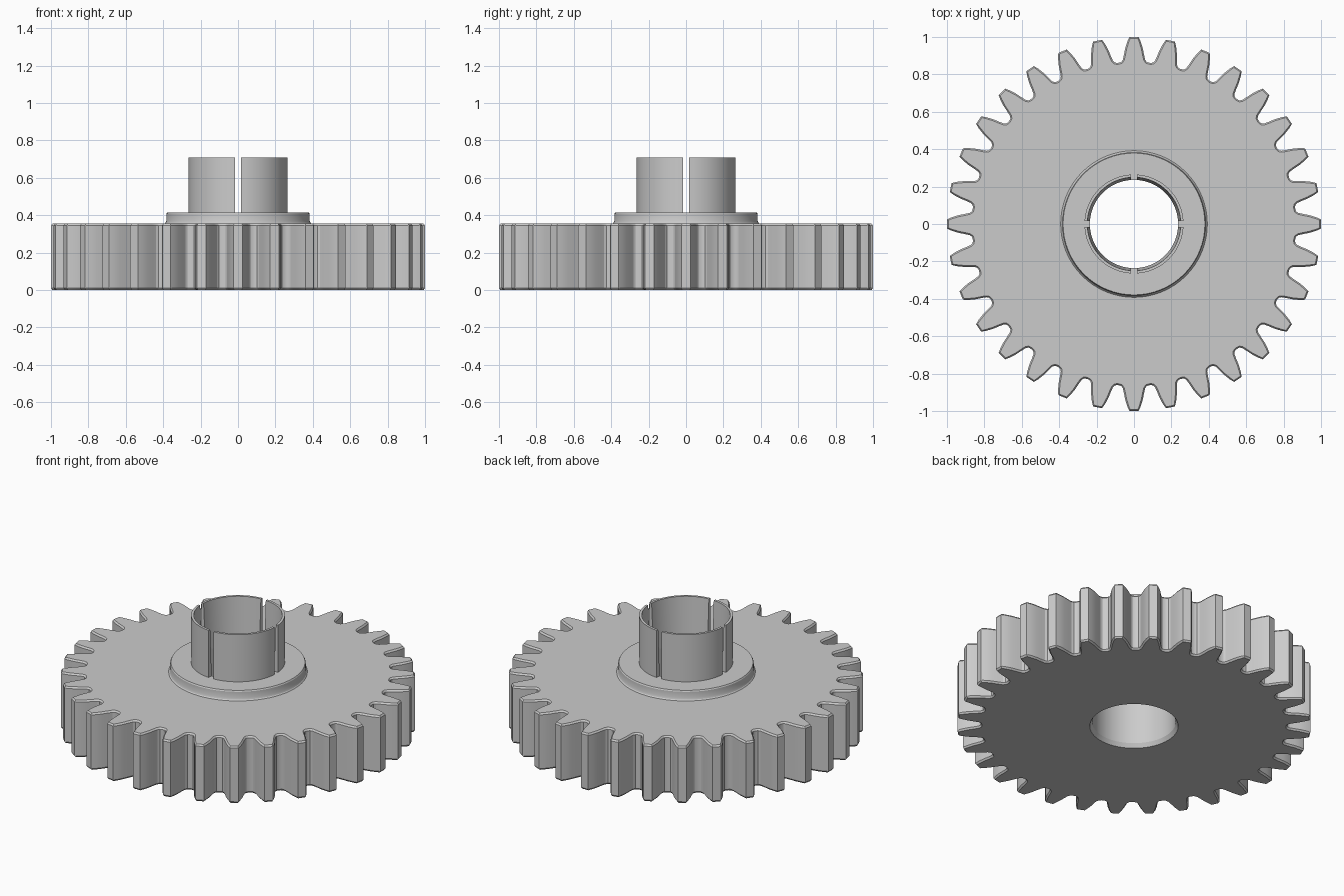
import bpy, bmesh, math

if "Cube" in bpy.data.objects:
    bpy.data.objects.remove(bpy.data.objects["Cube"])

TEETH, TOP, BORE = 32, 0.355, 0.236
grey = bpy.data.materials.new("light grey")
grey.diffuse_color = (0.6, 0.6, 0.6, 1)
grey.use_nodes = True
grey.node_tree.nodes["Principled BSDF"].inputs["Base Color"].default_value = grey.diffuse_color


def loft(name, rings, closed_rings=True, closed_stack=True):
    """Join equal-length point rings into a quad surface; open stacks get end caps."""
    bm = bmesh.new()
    vs = [[bm.verts.new(p) for p in r] for r in rings]
    n, m = len(rings[0]), len(rings)
    for i in range(m if closed_stack else m - 1):
        a, b = vs[i], vs[(i + 1) % m]
        for j in range(n if closed_rings else n - 1):
            k = (j + 1) % n
            bm.faces.new((a[j], a[k], b[k], b[j]))
    if not closed_stack:
        bm.faces.new(vs[0])
        bm.faces.new(vs[-1])
    bmesh.ops.recalc_face_normals(bm, faces=bm.faces[:])
    me = bpy.data.meshes.new(name)
    bm.to_mesh(me)
    bm.free()
    me.materials.append(grey)
    ob = bpy.data.objects.new(name, me)
    bpy.context.collection.objects.link(ob)
    bpy.ops.object.select_all(action='DESELECT')
    ob.select_set(True)
    bpy.context.view_layer.objects.active = ob
    bpy.ops.object.shade_smooth_by_angle(angle=math.radians(20))
    return ob


# Gear outline: one half tooth (radius, half width), mirrored and repeated
half = [(1.0, 0.024), (0.975, 0.036), (0.94, 0.047), (0.905, 0.054),
        (0.88, 0.060), (0.869, 0.068), (0.866, 0.078)]
outline = []
for t in range(TEETH):
    c = 2 * math.pi * t / TEETH
    for r, w in [(r, -w) for r, w in reversed(half)] + half:
        a = c + math.asin(w / r)
        outline.append((r * math.cos(a), r * math.sin(a)))


def inset(pts, d):
    out = []
    for i, (x, y) in enumerate(pts):
        (ax, ay), (bx, by) = pts[i - 1], pts[(i + 1) % len(pts)]
        tx, ty = bx - ax, by - ay
        l = math.hypot(tx, ty)
        out.append((x - ty / l * d, y + tx / l * d))
    return out


def at(pts, z):
    return [(x, y, z) for x, y in pts]


def circle(r):
    res = []
    for x, y in outline:
        l = math.hypot(x, y)
        res.append((x / l * r, y / l * r))
    return res


# Toothed wheel with softened rims and a chamfered bore
small = inset(outline, 0.008)
loft("gear_wheel", [at(circle(0.25), 0), at(small, 0), at(outline, 0.01),
                    at(outline, TOP - 0.01), at(small, TOP),
                    at(circle(BORE), TOP), at(circle(BORE), 0.025)])

# Collar with a small fillet at its foot
collar = [(BORE, TOP - 0.002), (0.394, TOP - 0.002), (0.387, 0.361), (0.383, 0.372),
          (0.383, 0.408), (0.379, 0.415), (BORE, 0.415)]
N = 64
loft("collar", [[(r * math.cos(2 * math.pi * i / N), r * math.sin(2 * math.pi * i / N), z)
                 for i in range(N)] for r, z in collar])

# Split sleeve: four quarter walls, tapered inside, with slots on the axes
section = [(BORE, 0.41), (0.265, 0.41), (0.265, 0.709), (0.25, 0.709)]
STEPS = 16
for q in range(4):
    rings = []
    for i in range(STEPS + 1):
        ring = []
        for r, z in section:
            g = math.asin(0.017 / r)
            a = q * math.pi / 2 + g + (math.pi / 2 - 2 * g) * i / STEPS
            ring.append((r * math.cos(a), r * math.sin(a), z))
        rings.append(ring)
    loft(f"sleeve_quarter_{q + 1}", rings, closed_stack=False)
